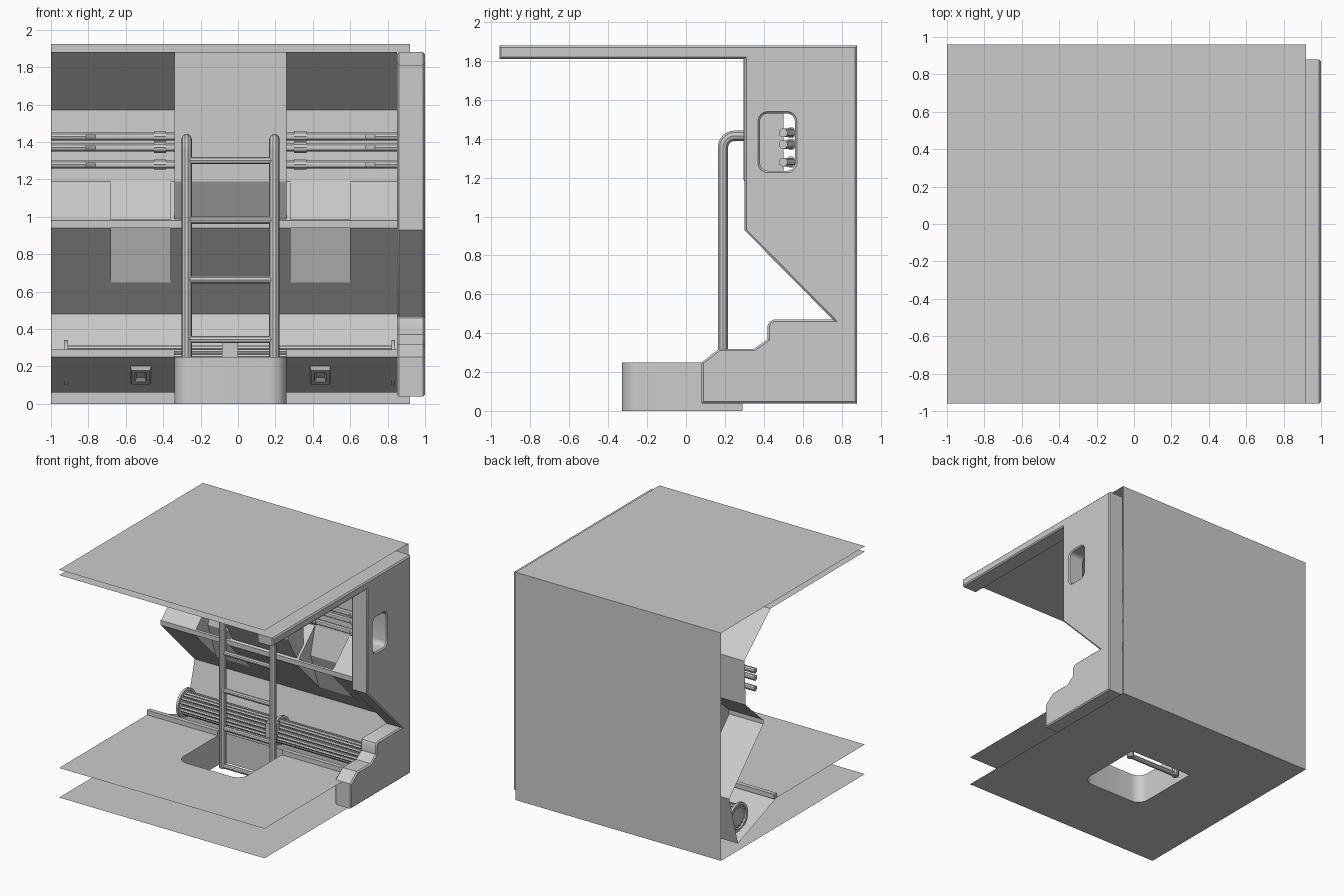
import bpy, bmesh
from math import pi, sin, cos
from mathutils import Matrix, Vector

if "Cube" in bpy.data.objects:
    bpy.data.objects.remove(bpy.data.objects["Cube"])


def make(name, verts, faces):
    me = bpy.data.meshes.new(name)
    me.from_pydata(verts, [], faces)
    ob = bpy.data.objects.new(name, me)
    bpy.context.collection.objects.link(ob)
    return ob


def smooth(ob):
    bpy.ops.object.select_all(action='DESELECT')
    ob.select_set(True)
    bpy.context.view_layer.objects.active = ob
    if ob.type == 'CURVE':
        bpy.ops.object.convert(target='MESH')
    bpy.ops.object.shade_smooth_by_angle(angle=0.6)


def sheet(name, prof, x0, x1):
    """Thin panel: a (y, z) profile swept along x."""
    n = len(prof)
    v = [(x, y, z) for x in (x0, x1) for y, z in prof]
    return make(name, v, [(i, i + 1, n + i + 1, n + i) for i in range(n - 1)])


def prism(name, prof, x0, x1):
    n = len(prof)
    ob = sheet(name, prof + prof[:1], x0, x1)
    bm = bmesh.new()
    bm.from_mesh(ob.data)
    bmesh.ops.remove_doubles(bm, verts=bm.verts, dist=1e-5)
    bmesh.ops.holes_fill(bm, edges=bm.edges, sides=0)
    bmesh.ops.recalc_face_normals(bm, faces=bm.faces)
    bm.to_mesh(ob.data)
    bm.free()
    return ob


def box(name, x0, x1, y0, y1, z0, z1):
    return prism(name, [(y0, z0), (y1, z0), (y1, z1), (y0, z1)], x0, x1)


def add_spline(cu, pts, cyclic=False):
    s = cu.splines.new('POLY')
    s.points.add(len(pts) - 1)
    for p, c in zip(s.points, pts):
        p.co = (*c, 1) if len(c) == 3 else (*c, 0, 1)
    s.use_cyclic_u = cyclic


def curve(name, dim):
    cu = bpy.data.curves.new(name, 'CURVE')
    cu.dimensions = dim
    ob = bpy.data.objects.new(name, cu)
    bpy.context.collection.objects.link(ob)
    return ob, cu


def tube(name, paths, r, res=3):
    ob, cu = curve(name, '3D')
    cu.bevel_depth, cu.bevel_resolution, cu.use_fill_caps = r, res, True
    for p in paths:
        add_spline(cu, p)
    smooth(ob)
    return ob


def arc(cx, cy, r, a0, a1, n=6):
    return [(cx + r * cos(a0 + (a1 - a0) * i / n), cy + r * sin(a0 + (a1 - a0) * i / n)) for i in range(n + 1)]


TOP, CEIL, FLOOR, XL, XR, XP = 1.925, 1.88, 0.25, -1.0, 0.92, 0.85
HL, HR = -0.34, 0.26          # hatch and column sides

# outer shell: roof and back wall, inner ceiling with slope and upper wall
sheet("outer_shell", [(-.96, TOP), (.96, TOP), (.96, 0)], XL, XR)
sheet("inner_ceiling", [(-.96, CEIL), (.3, CEIL)], XL, XR)
sheet("upper_wall", [(.3, CEIL), (.65, 1.57), (.63, 1.19)], XL, XP)

# floors with round-cornered hatch, and the shaft between them
r = 0.09
hatch = [(HR, .29)] + arc(HR - r, -.33 + r, r, 0, -pi / 2) + arc(HL + r, -.33 + r, r, -pi / 2, -pi) + [(HL, .29)]
n = len(hatch)
for name, z, yb in (("upper_floor", FLOOR, .22), ("bottom_floor", 0, .29)):
    cut = [(HR, yb)] + hatch[1:-1] + [(HL, yb)]
    pts = [(XL, yb), (XL, -.96), (XR, -.96), (XR, yb)] + cut
    make(name, [(x, y, z) for x, y in pts], [tuple(range(len(pts)))])
sheet("bottom_floor_rear", [(.29, 0), (.96, 0)], XL, XR)
shaft = make("hatch_shaft", [(x, y, z) for z in (0, FLOOR) for x, y in hatch],
             [(i, (i + 1) % n, n + (i + 1) % n, n + i) for i in range(n)])
smooth(shaft)

# service trough behind the floor
slope = (.06 - .25) / (.735 - .22)
for x0, x1, y0 in ((XL, HL, .22), (HL, HR, .29), (HR, XP, .22)):
    sheet("trough_panel", [(y0, .25 + slope * (y0 - .22)), (.735, .06)], x0, x1)
sheet("trough_back", [(.735, .06), (.85, .48)], XL, XP)
for x0, x1 in ((XL, HL), (HR, XP)):
    box("floor_edge_lip", x0, x1, .215, .25, FLOOR, .29)

# shelf with two hand recesses behind a continuous rail
UP, LIP, LOW = [(.63, 1.19), (.41, .985)], [(.395, .98), (.395, .94)], [(.85, .48)]
NOTCH = (.68, .65)
for x0, x1 in ((XL, -.68), (-.36, .28), (.6, XP)):
    sheet("shelf", UP + LIP + LOW, x0, x1)
for x0, x1 in ((-.68, -.36), (.28, .6)):
    sheet("shelf_lower", [NOTCH] + LOW, x0, x1)
    prism("grab_rail", [(.41, .985)] + LIP + [(.43, .94)], x0, x1)
    rec = [UP[0], (.57, .96), NOTCH]
    sheet("recess_back", rec, x0, x1)
    for x in (x0, x1):
        side = rec + LIP[::-1] + [UP[1]]
        make("recess_side", [(x, y, z) for y, z in side], [tuple(range(len(side)))])

# ladder column
prism("column", [(.295, CEIL), (.295, 1.19), (.42, .98), (.5, 1.07), (.5, 1.70), (.3, CEIL)], HL, HR)

# side end panel with bevelled outline and rounded window
ob, cu = curve("end_panel", '2D')
outline = [(.88, .04), (.08, .04), (.08, .25), (.17, .32), (.35, .32), (.42, .37), (.42, .44), (.43, .46),
           (.45, .47), (.755, .47), (.3, .93), (.3, 1.81), (-.96, 1.81), (-.96, CEIL), (.88, CEIL)]
w = .04
window = (arc(.38 + w, 1.235 + w, w, pi, 1.5 * pi, 4) + arc(.56 - w, 1.235 + w, w, -pi / 2, 0, 4)
          + arc(.56 - w, 1.53 - w, w, 0, pi / 2, 4) + arc(.38 + w, 1.53 - w, w, pi / 2, pi, 4))
cu.fill_mode = 'BOTH'
b = .01
cu.extrude, cu.bevel_depth, cu.bevel_resolution, cu.offset = .075 - b, b, 0, -b
add_spline(cu, outline[::-1], True)
add_spline(cu, window[::-1], True)
ob.matrix_world = Matrix(((0, 0, 1, .925), (1, 0, 0, 0), (0, 1, 0, 0), (0, 0, 0, 1)))
smooth(ob)

# wall pipes with couplings
for z in (1.43, 1.37, 1.28):
    tube("wall_pipe", [[(XL, .5, z), (-.82, .5, z), (-.77, .54, z), (.69, .54, z), (.74, .5, z), (XP, .5, z)]], .023)
    tube("pipe_coupling", [[(x, .54, z), (x + .065, .54, z)] for x in (-.45, .3)], .029)

# ladder
rails = []
for x in (-.275, .195):
    bend = arc(.19 + .06, 1.415 - .06, .06, pi, pi / 2)
    rails.append([(x, .19, .01)] + [(x, y, z) for y, z in bend] + [(x, .3, 1.415)])
tube("ladder_rails", rails, .028)
tube("ladder_rungs", [[(-.275, .19, .025 + .319 * i), (.195, .19, .025 + .319 * i)] for i in range(5)], .021)

# conduit bundle in the trough, held by rings
cy, cz = .62, .22
tube("conduit_core", [[(-.92, cy, cz), (.84, cy, cz)]], .075)
tube("conduit_rods", [[(x, cy + .083 * cos(a), cz + .083 * sin(a)) for x in (-.92, .84)]
                      for a in (2 * pi * i / 16 for i in range(16))], .013, 1)
for x in (-.92, -.04, .83):
    sect = [(.12, -.01), (.12, .01), (.098, .01), (.098, -.01)]
    N = 28
    v = [(x + d, cy + q * cos(2 * pi * i / N), cz + q * sin(2 * pi * i / N)) for i in range(N) for q, d in sect]
    f = [(4 * i + j, 4 * i + (j + 1) % 4, 4 * ((i + 1) % N) + (j + 1) % 4, 4 * ((i + 1) % N) + j)
         for i in range(N) for j in range(4)]
    smooth(make("conduit_ring", v, f))
box("conduit_clamp", -.085, 0, .49, .56, .2, .325)

# square vents on the underside of the trough panel
nrm = Vector((0, slope, -1)).normalized()
up = Vector((0, -1, -slope)).normalized()
steps = [(.055, 0), (.05, .02), (.032, .02), (.022, .004)]
for x in (-.52, .44):
    c = Vector((x, .464, .16))
    v = [c + Vector((s * i, 0, 0)) + up * (s * j * 2.2) + nrm * d
         for s, d in steps for i, j in ((-1, -1), (1, -1), (1, 1), (-1, 1))]
    f = [(4 * k + i, 4 * k + (i + 1) % 4, 4 * k + 4 + (i + 1) % 4, 4 * k + 4 + i) for k in range(3) for i in range(4)]
    make("floor_vent", v, f + [(12, 13, 14, 15)])
